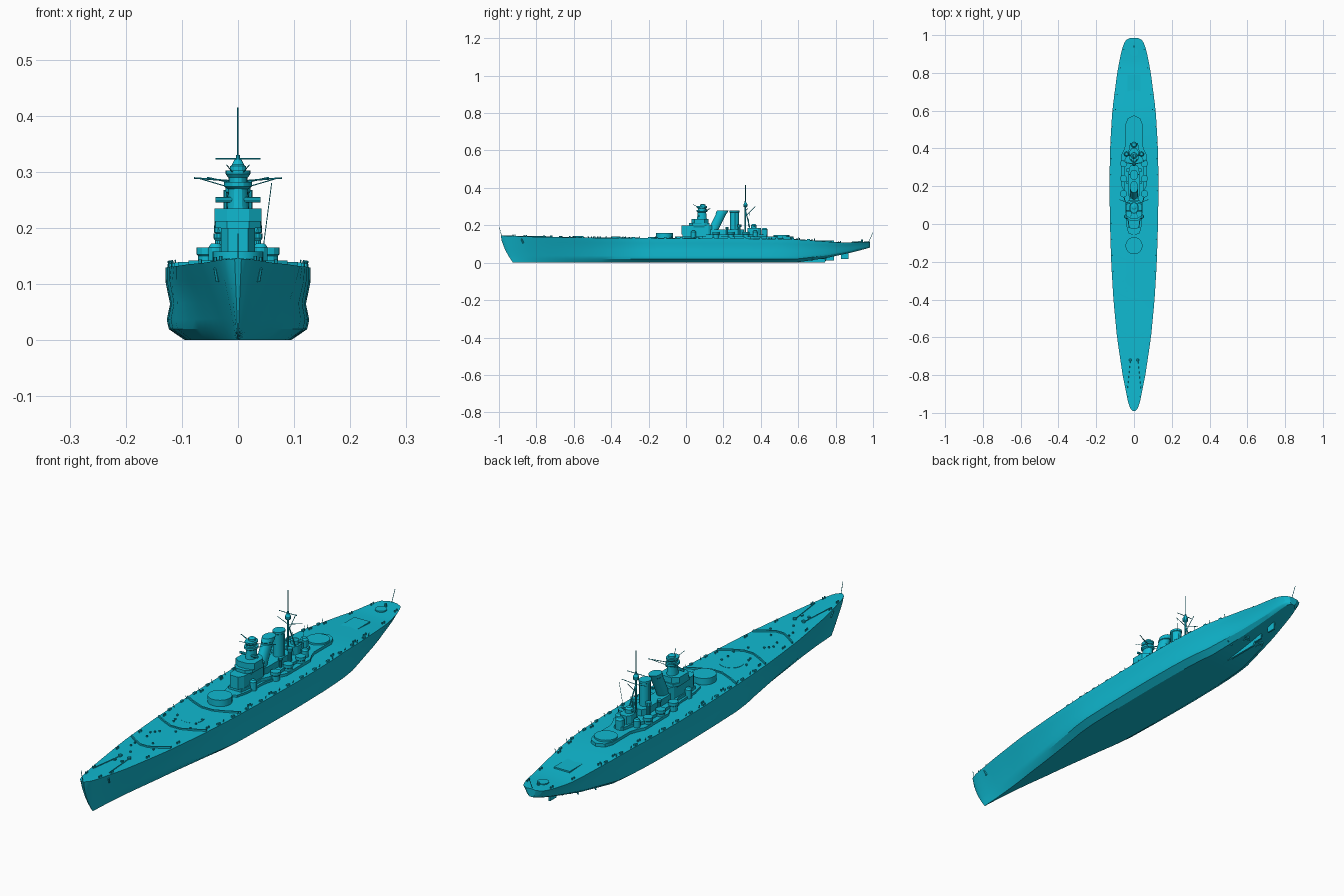
import bpy, bmesh, math, random
from mathutils import Vector

cube = bpy.data.objects.get("Cube")
if cube:
    bpy.data.objects.remove(cube, do_unlink=True)

paint = bpy.data.materials.new("cyan paint")
paint.use_nodes = True
colour = (0.005, 0.49, 0.64, 1)
paint.diffuse_color = colour
paint.node_tree.nodes["Principled BSDF"].inputs["Base Color"].default_value = colour
made = []


def finish(name, bm):
    bmesh.ops.recalc_face_normals(bm, faces=bm.faces)
    mesh = bpy.data.meshes.new(name)
    bm.to_mesh(mesh)
    bm.free()
    mesh.materials.append(paint)
    ob = bpy.data.objects.new(name, mesh)
    bpy.context.collection.objects.link(ob)
    made.append(ob)
    return ob


def interp(table, y):
    if y <= table[0][0]:
        return table[0][1]
    for (a, p), (b, q) in zip(table, table[1:]):
        if y <= b:
            return p + (q - p) * (y - a) / (b - a)
    return table[-1][1]


def loft(name, rings):
    """Skin a list of closed rings and cap both ends."""
    bm = bmesh.new()
    loops = [[bm.verts.new(p) for p in ring] for ring in rings]
    n = len(rings[0])
    for a, b in zip(loops, loops[1:]):
        for i in range(n):
            j = (i + 1) % n
            bm.faces.new((a[i], a[j], b[j], b[i]))
    bm.faces.new(loops[0])
    bm.faces.new(loops[-1])
    return finish(name, bm)


def prism(name, half, z0, z1, flare=1.0):
    """Deck plan given as (x, y) points of the +x side, front to back."""
    plan = half + [(-x, y) for x, y in reversed(half) if x > 0]
    return loft(name, [[(x, y, z0) for x, y in plan],
                       [(x * flare, y, z1) for x, y in plan]])


def box(name, x, y, z, sx, sy, sz):
    ring = [(-1, -1), (1, -1), (1, 1), (-1, 1)]
    return loft(name, [[(x + a * sx / 2, y + b * sy / 2, h) for a, b in ring] for h in (z, z + sz)])


def drum(name, x, y, levels, sides=20, stretch=1.0, lean=0.0):
    """Round part from (z, radius) levels; stretch along y, lean in y per unit z."""
    base = levels[0][0]
    rings = []
    for z, r in levels:
        rings.append([(x + r * math.cos(k * math.tau / sides),
                       y + r * stretch * math.sin(k * math.tau / sides) + lean * (z - base), z)
                      for k in range(sides)])
    return loft(name, rings)


def rod(name, a, b, r=0.001, sides=5):
    a, b = Vector(a), Vector(b)
    turn = (b - a).to_track_quat('Z', 'Y')
    spokes = [turn @ Vector((r * math.cos(k * math.tau / sides), r * math.sin(k * math.tau / sides), 0))
              for k in range(sides)]
    return loft(name, [[p + s for s in spokes] for p in (a, b)])


# Hull
BEAM = [(-.99, .006), (-.98, .018), (-.95, .03), (-.8, .06), (-.6, .09), (-.4, .109), (-.2, .121), (0, .127),
        (.2, .13), (.4, .127), (.6, .115), (.8, .089), (.9, .07), (.95, .056), (.975, .042), (.985, .02)]
DECK = [(-1, .145), (-.8, .138), (-.4, .132), (.55, .127), (.85, .106), (1, .112)]
KEEL = [(.58, 0), (.75, .025), (.9, .058), (1, .085)]
SECTION = [(0, .73), (.15, .95), (.28, .98), (.5, .935), (.8, .995), (1, 1)]


def deck(y):
    return interp(DECK, y)


def beam(y):
    return interp(BEAM, y)


rings = []
for k in range(41):
    y = -.99 + 1.975 * (.5 - .5 * math.cos(math.pi * k / 40))
    fine = max(0, (-.2 - y) / .8) ** .9 if y < 0 else .45 * max(0, (y - .5) / .5)
    bow = max(0, (-.6 - y) / .39)
    side = []
    for t, full in SECTION:
        w = full * (1 - fine) + fine * (.04 + .96 * t ** 1.1)
        z = interp(KEEL, y) * (1 - t) + deck(y) * t
        side.append((beam(y) * w, y + .065 * bow * (1 - t) ** 1.6, z))
    keel = (0, side[0][1], side[0][2])
    crown = (0, y, deck(y) + .002)
    rings.append([keel] + side + [crown] + [(-x, yy, z) for x, yy, z in reversed(side)])
loft("hull", rings)

# Skeg, rudders and propeller shafts
fin = [(.55, .0), (.74, .0), (.77, .035), (.55, .03)]
loft("skeg", [[(s * .004, y, z) for y, z in fin] for s in (-1, 1)])
for name, y, z, length, height in (("front_rudder", .77, .012, .04, .05), ("main_rudder", .85, .02, .04, .06)):
    box(name, 0, y, z, .007, length, height)
for s in (-1, 1):
    for n, (x, y) in enumerate(((.035, .74), (.065, .67))):
        rod("propeller_shaft", (s * x, y - .15, .022), (s * x, y, .022), .003, 8)
        rod("shaft_strut", (s * x, y - .01, .022), (s * x * .8, y - .01, .055), .002)
        rod("propeller_hub", (s * x, y, .022), (s * x, y + .012, .022), .005, 8)
        for k in range(3):
            a = k * math.tau / 3
            rod("propeller_blade", (s * x, y + .005, .022),
                (s * x + .014 * math.cos(a), y + .005, .022 + .014 * math.sin(a)), .003)

# Breakwaters pointing forward
for y in (-.6, -.4, -.2):
    w = beam(y) * .98
    path = [(-w, y + .045), (-w * .6, y + .02), (-w * .2, y), (w * .2, y), (w * .6, y + .02), (w, y + .045)]
    line = path + [(x, b + .006) for x, b in reversed(path)]
    loft("breakwater", [[(x, b, deck(y) + h) for x, b in line] for h in (-.004, .007)])

# Gun barbettes
drum("second_barbette", 0, -.115, [(.12, .045), (.158, .045)], 32)
drum("first_barbette", 0, -.29, [(.125, .045), (.134, .045)], 32)
drum("aft_barbette", 0, .51, [(.12, .043), (.147, .043)], 32)

# Deckhouses
prism("main_deckhouse", [(.0, -.06), (.03, -.05), (.042, 0), (.045, .1), (.055, .14), (.055, .18), (.07, .21),
                         (.07, .36), (.055, .39), (.045, .42), (.045, .53), (.032, .56), (.0, .575)], .115, .14)
prism("upper_deckhouse", [(.028, -.02), (.035, .03), (.035, .1), (.05, .13), (.05, .34), (.03, .38), (.02, .43)],
      .138, .152)
prism("bridge_base", [(.018, -.025), (.03, -.005), (.03, .12), (.018, .14)], .15, .2)
prism("bridge_deck", [(.02, .015), (.04, .035), (.042, .1), (.03, .125)], .2, .212)
prism("bridge_bulwark", [(.02, .03), (.042, .045), (.042, .1), (.02, .12)], .212, .235)
for s in (-1, 1):
    loft("bridge_wing_bracket", [[(s * .028, y, .185), (s * .042, y, .212), (s * .028, y, .212)] for y in (.04, .1)])
    for y in (.16, .24, .32):
        drum("gun_tub", s * .055, y, [(.12, .016), (.15, .016), (.153, .019), (.165, .019)], 12)
    for y in (.04, .37):
        drum("director_tub", s * .04, y, [(.12, .013), (.165, .013), (.172, .008)], 12)

# Tower with rangefinder and directors
drum("tower", 0, .085, [(.19, .024), (.235, .02), (.275, .017), (.3, .017)], 16, 1.3)
drum("tower_gallery", 0, .085, [(.268, .016), (.274, .025), (.282, .025)], 16, 1.2)
drum("tower_cap", 0, .085, [(.29, .018), (.296, .022), (.302, .022)], 16, 1.3)
drum("tower_director", 0, .09, [(.3, .014), (.31, .014), (.314, .008)], 12)
rod("rangefinder", (-.04, .07, .25), (.04, .07, .25), .005, 8)
for s in (-1, 1):
    rod("signal_yard", (0, .1, .283), (s * .078, .13, .289), .0015)
    rod("yard_brace", (0, .1, .268), (s * .065, .125, .287), .001)
    rod("antenna_arm", (s * .01, .06, .3), (s * .02, .035, .312), .001)

# Funnels
drum("front_funnel", 0, .13, [(.145, .022), (.175, .02), (.262, .02), (.264, .022), (.278, .022)], 20, 1.4, .5)
drum("rear_funnel", 0, .26, [(.145, .02), (.268, .02), (.27, .022), (.278, .022)], 20, 1.2)
prism("funnel_base", [(.02, .12), (.028, .15), (.028, .29), (.018, .31)], .15, .178)
for s in (-1, 1):
    rod("steam_pipe", (s * .023, .262, .15), (s * .023, .262, .268), .003, 6)
    drum("vent", s * .035, .22, [(.15, .006), (.178, .006), (.182, .009), (.19, .009)], 10)
    drum("searchlight_stand", s * .032, .285, [(.15, .007), (.19, .007), (.192, .011), (.204, .011)], 10)

# Main mast
rod("main_mast", (0, .318, .15), (0, .318, .33), .004, 8)
rod("top_mast", (0, .318, .32), (0, .318, .415), .0016)
drum("mast_top", 0, .318, [(.296, .005), (.3, .011), (.312, .011), (.322, .006)], 10)
rod("top_yard", (-.04, .318, .323), (.04, .318, .323), .0014)
rod("gaff", (0, .32, .25), (0, .37, .3), .0014)
for s in (-1, 1):
    rod("mast_leg", (s * .022, .35, .15), (0, .318, .28), .0025, 6)
    rod("lower_yard", (0, .318, .278), (s * .055, .33, .29), .0013)
rod("boat_boom", (.045, .33, .165), (.06, .34, .28), .0008)

# Aft control station
prism("aft_station", [(.014, .33), (.024, .345), (.024, .385), (.014, .4)], .15, .185)
drum("aft_director", 0, .362, [(.185, .016), (.2, .016), (.206, .009)], 14)
drum("aft_lower_director", 0, .42, [(.14, .016), (.178, .016), (.186, .01)], 14)
rod("aft_rangefinder", (-.03, .365, .195), (.03, .365, .195), .004, 8)

# Quarterdeck hatch and crane platform
box("hangar_hatch", 0, .74, deck(.74) - .002, .07, .1, .006)
drum("crane_platform", 0, .91, [(deck(.91), .022), (deck(.91) + .006, .022)], 20)
drum("crane_post", 0, .94, [(deck(.94), .005), (deck(.94) + .014, .005)], 8)

# Flagstaffs
rod("bow_staff", (0, -.985, .14), (0, -.998, .19), .0012)
rod("stern_staff", (0, .975, .108), (0, .999, .16), .0012)

# Anchor gear
for s in (-1, 1):
    drum("capstan", s * .02, -.72, [(.132, .007), (.144, .007), (.146, .005)], 10)
    drum("windlass", s * .016, -.76, [(.132, .005), (.145, .006)], 10)
    rod("anchor_chain", (s * .02, -.72, .139), (s * .035, -.87, .143), .0018)
    rod("anchor", (s * .036, -.87, .105), (s * .04, -.88, .128), .004, 6)

# Bollards, vents and light gun mounts along the deck edges
random.seed(4)
for s in (-1, 1):
    for y in (-.92, -.86, -.67, -.5, -.33, -.08, .05, .45, .6, .68, .82, .93):
        for d in (-.006, .006):
            drum("bollard", s * beam(y) * .85, y + d, [(deck(y) - .003, .003), (deck(y) + .008, .003)], 6)
    for k in range(12):
        y = -.28 + k * .085
        x = s * beam(y) * .94
        box("edge_locker", x, y, deck(y) - .003, .007, .014, .01)
        rod("boat_davit", (x, y + .03, deck(y) - .002), (x + s * .003, y + .03, deck(y) + .012), .0012)
for k in range(16):
    y = random.uniform(-.7, -.25)
    drum("deck_vent", random.uniform(-.6, .6) * beam(y), y, [(deck(y) - .002, .003), (deck(y) + .007, .004)], 8)

# Smooth rounded sides while keeping edges crisp
bpy.ops.object.select_all(action='DESELECT')
for ob in made:
    ob.select_set(True)
bpy.context.view_layer.objects.active = made[0]
bpy.ops.object.shade_smooth_by_angle(angle=math.radians(25))
